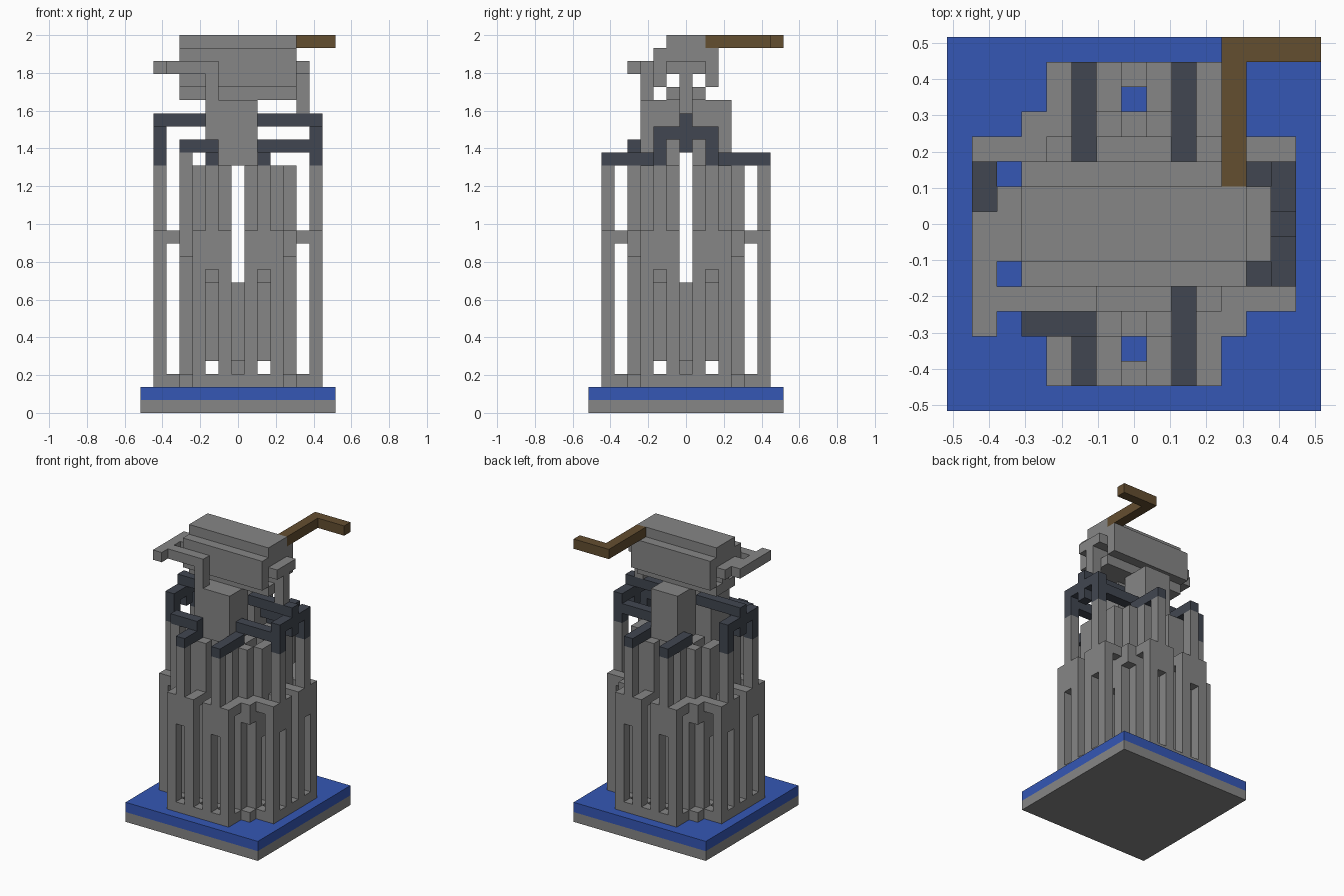
import bpy, bmesh
from mathutils import Vector

if "Cube" in bpy.data.objects:
    bpy.data.objects.remove(bpy.data.objects["Cube"], do_unlink=True)

U = 2 / 29  # size of one block


def material(name, color):
    m = bpy.data.materials.new(name)
    m.use_nodes = True
    m.diffuse_color = (*color, 1)
    m.node_tree.nodes["Principled BSDF"].inputs["Base Color"].default_value = (*color, 1)
    return m


STONE = material("grey stone", (0.24, 0.24, 0.24))
BLUE = material("blue", (0.035, 0.095, 0.46))
DARK = material("dark slate", (0.053, 0.062, 0.082))
BROWN = material("brown", (0.127, 0.077, 0.03))


def box(x, y, z):
    """Cells of a box; each range is inclusive, a single number is one block."""
    r = [range(v, v + 1) if isinstance(v, int) else range(v[0], v[1] + 1) for v in (x, y, z)]
    return {(a, b, c) for a in r[0] for b in r[1] for c in r[2]}


def quarter(cells):
    """Repeat cells four times around the middle."""
    out = set()
    for _ in range(4):
        out |= cells
        cells = {(14 - y, x, z) for x, y, z in cells}
    return out


def mirror(cells, axis):
    """Add the mirrored copy across x (0) or y (1)."""
    return cells | {tuple(14 - v if i == axis else v for i, v in enumerate(c)) for c in cells}


def build(name, cells, mat):
    """Skin the outside of a set of blocks."""
    bm = bmesh.new()
    verts = {}

    def vert(p):
        key = tuple(round(v) for v in p)
        if key not in verts:
            verts[key] = bm.verts.new(((key[0] - 7.5) * U, (key[1] - 7.5) * U, key[2] * U))
        return verts[key]

    for c in sorted(cells):
        for axis in range(3):
            for side in (0, 1):
                n = list(c)
                n[axis] += 2 * side - 1
                if tuple(n) in cells:
                    continue
                o = Vector(c)
                o[axis] += side
                a, b = Vector(), Vector()
                a[(axis + 1) % 3] = 1
                b[(axis + 2) % 3] = 1
                loop = [o, o + a, o + a + b, o + b]
                if not side:
                    loop.reverse()
                bm.faces.new([vert(p) for p in loop])
    bmesh.ops.dissolve_limit(bm, angle_limit=0.01, verts=bm.verts[:], edges=bm.edges[:])
    mesh = bpy.data.meshes.new(name)
    bm.to_mesh(mesh)
    bm.free()
    mesh.materials.append(mat)
    obj = bpy.data.objects.new(name, mesh)
    bpy.context.collection.objects.link(obj)


# Base slabs
build("base_plinth", box((0, 14), (0, 14), 0), STONE)
build("base_deck", box((0, 14), (0, 14), 1), BLUE)

# Outer walls with slots, tall posts and spokes to the middle
wall = box((4, 10), 1, 2)
for x in (4, 6, 8, 10):
    wall |= box(x, 1, (2, 13)) | box(x, 2, 2) | box(x, 2, 13)
for x in (5, 9):
    wall |= box(x, 1, (11, 18))
build("outer_walls", quarter(wall), STONE)

# Corner links between neighbouring walls
corner = box(11, 3, 2) | box(11, 3, (12, 13))
corner |= box(10, 3, (3, 13)) | box(11, 4, (3, 13))
build("corner_links", quarter(corner), STONE)

# Inner floor and columns
inner = box(4, 4, (3, 18))
for x in (6, 8):
    inner |= box(x, 3, (3, 18))
for x in (5, 9):
    inner |= box(x, 3, (10, 18))
floor = box((3, 11), (3, 11), 2) - quarter(box(11, 3, 2))
build("inner_columns", quarter(inner) | floor, STONE)
build("corner_post", box(3, 3, (14, 19)), STONE)

# Core: raised block on a stem, split above into four piers
core = box(7, 7, 3) | box((5, 9), (5, 9), (4, 9))
core |= quarter(box((5, 6), (5, 6), (10, 18)))
build("core", core, STONE)

# Neck in two halves
build("front_neck", box((5, 8), (4, 6), (19, 23)), STONE)
build("back_neck", box((6, 8), (8, 10), (19, 23)), STONE)

# Dark beams and side arches
beams = box(9, (1, 4), 19) | box(5, (1, 3), 19) | mirror(box(9, (10, 13), 19), 0)
beams |= box((3, 5), 3, 20)
build("dark_beams", beams, DARK)

arch = mirror(box(13, 5, (19, 21)), 1) | box(13, (5, 9), 21)
arch |= box(13, 7, (20, 22)) | box((9, 13), 7, 22)
build("right_and_left_arches", mirror(arch, 0), DARK)
build("arch_braces", mirror(box((9, 12), 5, 20), 1), DARK)

# Head: top slab, hollow underside and side panels
head = box((3, 11), (6, 8), (26, 28)) | box((3, 11), 7, 25) | box((3, 11), (6, 8), 24)
head |= mirror(box((3, 11), 5, (25, 27)), 1)
build("head", head, STONE)

# Thin arms around the head
build("left_arm", box(12, (6, 8), 26) | box(12, 7, (23, 25)), STONE)
right_arm = box(1, (3, 7), 26) | box(2, (6, 8), 26)
right_arm |= box((1, 5), 4, 26) | box(5, 4, (24, 25))
build("right_arm", right_arm, STONE)

# Bent brown rod on top
build("rod", box(11, (9, 14), 28) | box((11, 14), 14, 28), BROWN)
